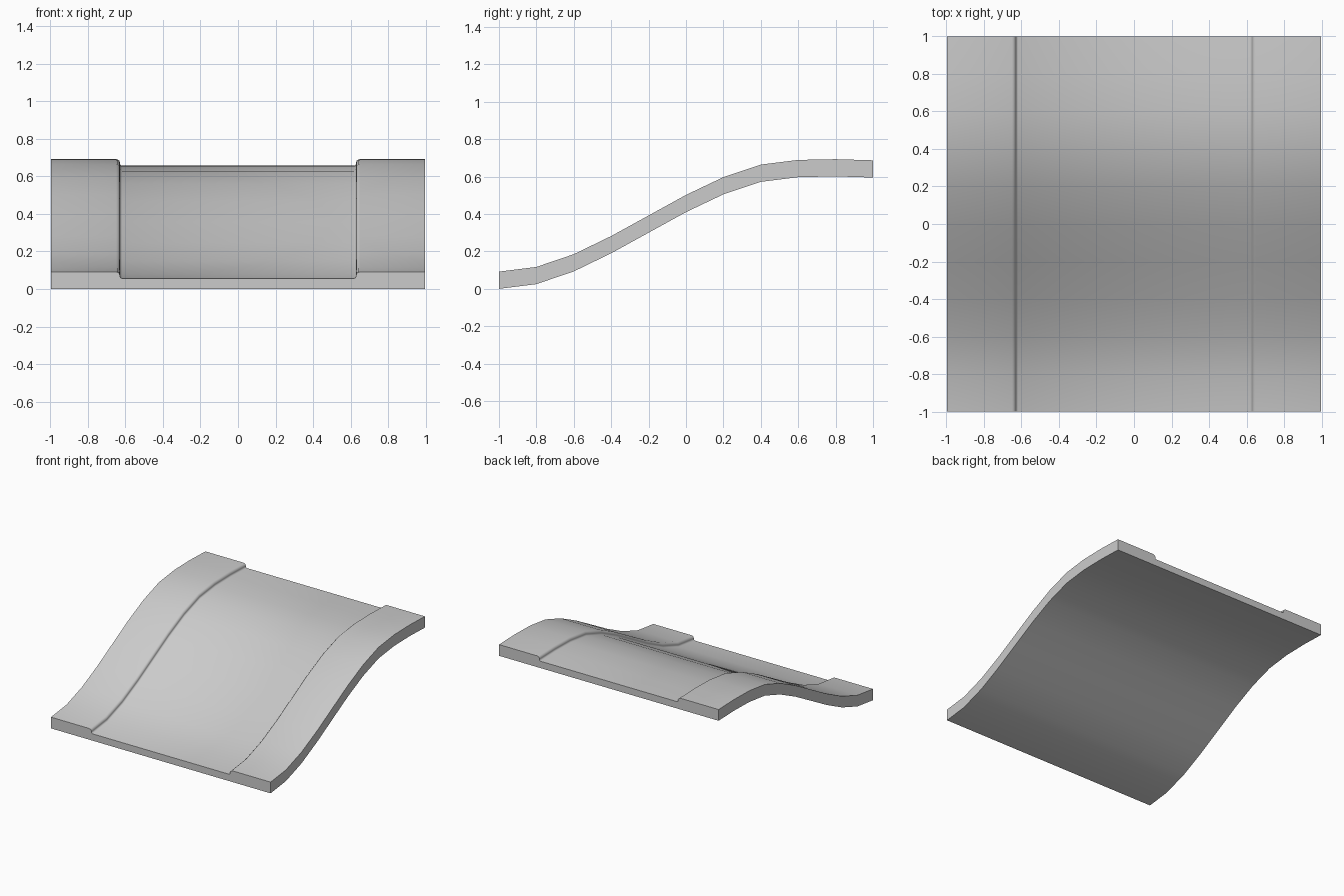
import bpy
import bmesh

default = bpy.data.objects.get("Cube")
if default:
    bpy.data.objects.remove(default, do_unlink=True)

# Concrete grey
grey = bpy.data.materials.new("concrete_grey")
grey.use_nodes = True
colour = (0.6, 0.6, 0.6, 1)
grey.diffuse_color = colour
grey.node_tree.nodes["Principled BSDF"].inputs["Base Color"].default_value = colour

# Height of the underside at even steps from front to back
heights = [0, 0.025, 0.093, 0.19, 0.3, 0.41, 0.505, 0.572, 0.597, 0.601, 0.595]
path = [(-1 + 0.2 * i, z) for i, z in enumerate(heights)]

# Right half of the cross-section: raised kerb, rounded step, road surface
half = [(-0.996, 0), (-0.996, 0.092), (-0.65, 0.092), (-0.64, 0.089),
        (-0.632, 0.082), (-0.629, 0.072), (-0.629, 0.068), (-0.626, 0.06),
        (-0.618, 0.056)]
section = half + [(-x, z) for x, z in reversed(half)]

# Sweep the section along the slope
bm = bmesh.new()
rings = [[bm.verts.new((x, y, base + z)) for x, z in section] for y, base in path]
n = len(section)
for a, b in zip(rings, rings[1:]):
    for i in range(n):
        j = (i + 1) % n
        bm.faces.new((a[i], a[j], b[j], b[i]))
bm.faces.new(rings[0])
bm.faces.new(rings[-1])
bmesh.ops.recalc_face_normals(bm, faces=bm.faces[:])

mesh = bpy.data.meshes.new("sloped_road")
bm.to_mesh(mesh)
bm.free()
mesh.materials.append(grey)
road = bpy.data.objects.new("sloped_road", mesh)
bpy.context.collection.objects.link(road)

# Smooth the slope and kerb curves, keep the outer edges sharp
bpy.ops.object.select_all(action="DESELECT")
road.select_set(True)
bpy.context.view_layer.objects.active = road
bpy.ops.object.shade_smooth_by_angle(angle=0.8)
